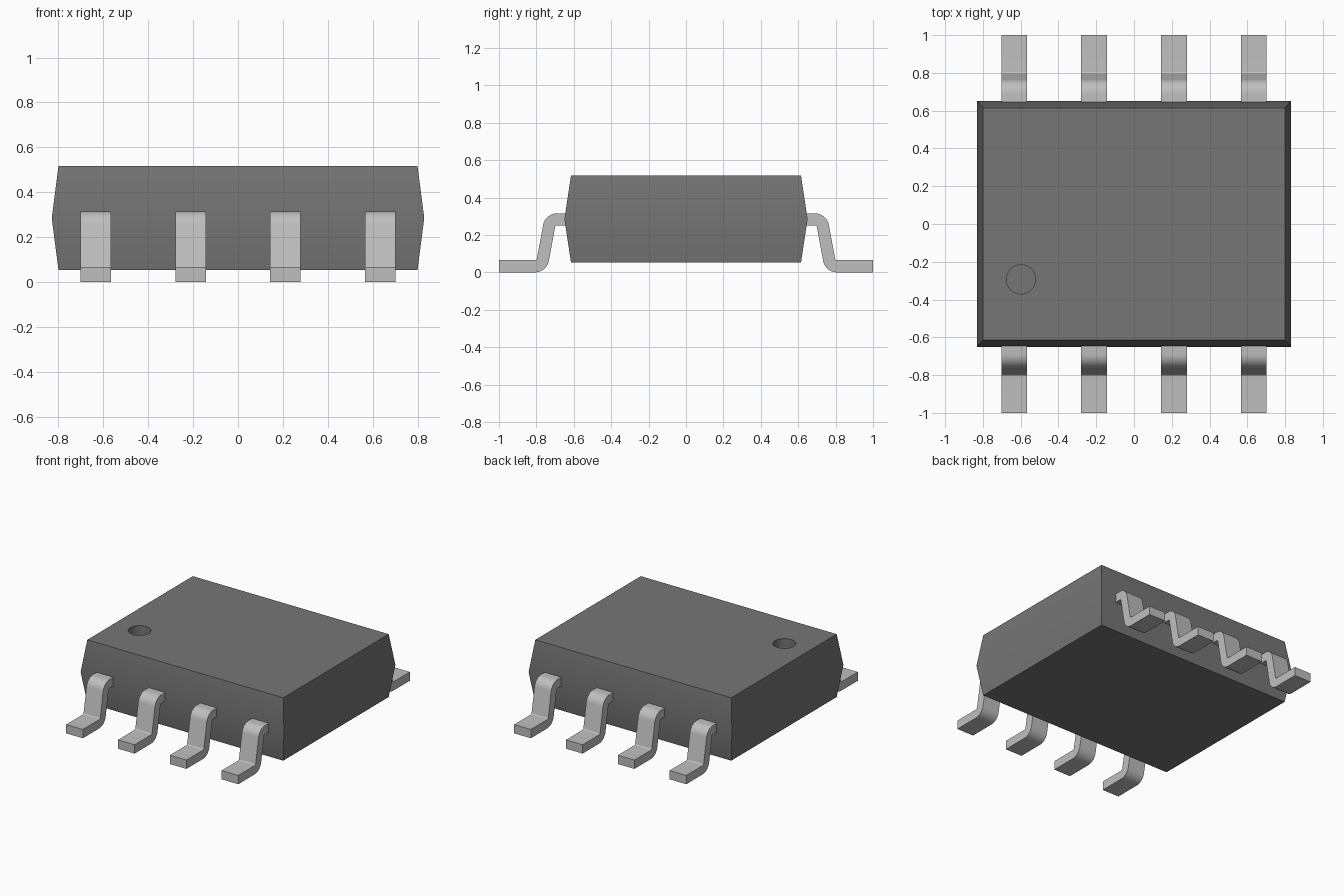
import bpy, bmesh, math

old = bpy.data.objects.get("Cube")
if old:
    bpy.data.objects.remove(old, do_unlink=True)


def material(name, rgb, metallic=0.0, rough=0.6):
    m = bpy.data.materials.new(name)
    m.use_nodes = True
    m.diffuse_color = (*rgb, 1)
    bsdf = m.node_tree.nodes["Principled BSDF"]
    bsdf.inputs["Base Color"].default_value = (*rgb, 1)
    bsdf.inputs["Roughness"].default_value = rough
    return m


body_mat = material("dark grey plastic", (0.18, 0.18, 0.18))
lead_mat = material("silver metal", (0.52, 0.52, 0.52))


def make_object(name, bm, mat):
    bmesh.ops.recalc_face_normals(bm, faces=bm.faces)
    mesh = bpy.data.meshes.new(name)
    bm.to_mesh(mesh)
    bm.free()
    mesh.materials.append(mat)
    ob = bpy.data.objects.new(name, mesh)
    bpy.context.collection.objects.link(ob)
    return ob


def smooth(ob, degrees=30):
    bpy.ops.object.select_all(action='DESELECT')
    ob.select_set(True)
    bpy.context.view_layer.objects.active = ob
    bpy.ops.object.shade_smooth_by_angle(angle=math.radians(degrees))


# Package body: three stacked rectangles, widest at the parting line
bm = bmesh.new()
rings = []
for hx, hy, z in [(0.80, 0.615, 0.053), (0.83, 0.65, 0.285), (0.80, 0.615, 0.517)]:
    rings.append([bm.verts.new((sx * hx, sy * hy, z))
                  for sx, sy in [(-1, -1), (1, -1), (1, 1), (-1, 1)]])
for low, high in zip(rings, rings[1:]):
    for i in range(4):
        j = (i + 1) % 4
        bm.faces.new((low[i], low[j], high[j], high[i]))
bm.faces.new(rings[0][::-1])
bm.faces.new(rings[-1])
body = make_object("package_body", bm, body_mat)

# Round pin-one recess in the top
DEPTH = 0.1
bm = bmesh.new()
bmesh.ops.create_cone(bm, cap_ends=True, segments=40, radius1=0.077,
                      radius2=0.077, depth=2 * DEPTH)
bmesh.ops.translate(bm, verts=bm.verts, vec=(-0.598, -0.293, 0.517))
cutter = make_object("recess_cutter", bm, body_mat)
cutter.hide_render = True
mod = body.modifiers.new("recess", 'BOOLEAN')
mod.operation = 'DIFFERENCE'
mod.solver = 'EXACT'
mod.object = cutter
bpy.context.view_layer.objects.active = body
bpy.ops.object.modifier_apply(modifier=mod.name)
bpy.data.objects.remove(cutter, do_unlink=True)
smooth(body)


def arc(cy, cz, r, a0, a1, n=10):
    steps = [math.radians(a0 + (a1 - a0) * i / n) for i in range(n + 1)]
    return [(cy + r * math.cos(a), cz + r * math.sin(a)) for a in steps]


# Gull-wing lead outline in (y, z): underside outwards, then back over the top
R_IN, R_OUT, SLOPE = 0.01, 0.075, 10.6
LOW, HIGH = (0.807, 0.075), (0.69, 0.24)
outline = ([(0.60, 0.25)]
           + arc(*HIGH, R_IN, 90, SLOPE)
           + arc(*LOW, R_OUT, 180 + SLOPE, 270)
           + [(1.0, 0.0), (1.0, 0.065)]
           + arc(*LOW, R_IN, 270, 180 + SLOPE)
           + arc(*HIGH, R_OUT, SLOPE, 90)
           + [(0.60, 0.315)])
LEAD_WIDTH = 0.136


def make_lead(name, x, side):
    bm = bmesh.new()
    face = bm.faces.new([bm.verts.new((x - LEAD_WIDTH / 2, side * y, z))
                         for y, z in outline])
    ext = bmesh.ops.extrude_face_region(bm, geom=[face], use_keep_orig=True)
    moved = [g for g in ext["geom"] if isinstance(g, bmesh.types.BMVert)]
    bmesh.ops.translate(bm, verts=moved, vec=(LEAD_WIDTH, 0, 0))
    smooth(make_object(name, bm, lead_mat))


# Four leads on each long side
for label, side in (("front", -1), ("back", 1)):
    for i in range(4):
        make_lead(f"{label}_lead_{i + 1}", (i - 1.5) * 0.423, side)
